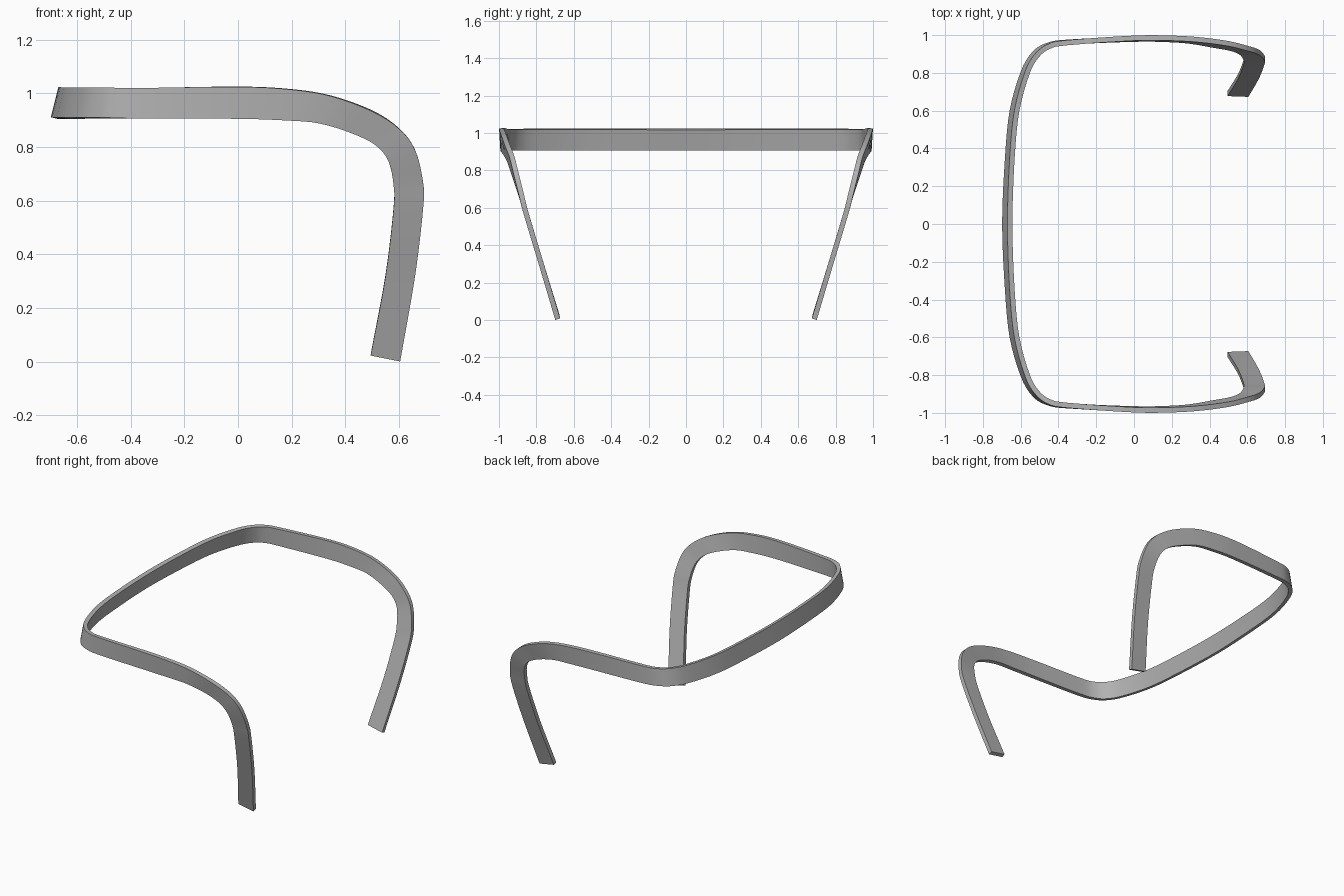
import bpy
import bmesh
from mathutils import Vector

THICKNESS = 0.027
STEPS = 4

cube = bpy.data.objects.get("Cube")
if cube:
    bpy.data.objects.remove(cube, do_unlink=True)


def make_material(name, color):
    material = bpy.data.materials.new(name)
    material.use_nodes = True
    material.diffuse_color = color
    material.node_tree.nodes["Principled BSDF"].inputs["Base Color"].default_value = color
    return material


def spline(points):
    """Smooth curve through the points, with STEPS pieces per span."""
    ends = [2 * points[0] - points[1]] + points + [2 * points[-1] - points[-2]]
    result = []
    for a, b, c, d in zip(ends, ends[1:], ends[2:], ends[3:]):
        for step in range(STEPS):
            t = step / STEPS
            result.append(0.5 * (2 * b + (c - a) * t + (2 * a - 5 * b + 4 * c - d) * t ** 2
                                 + (3 * b - a - 3 * c + d) * t ** 3))
    return result + [points[-1]]


def mirrored(half):
    """Full rail: the left half reflected across the centre of the back."""
    rail = [Vector(p) for p in half]
    other = [Vector((p.x, -p.y, p.z)) for p in reversed(rail[1:])]
    return spline(other + rail)


def strap(name, upper, lower, material):
    """Flat strap of even thickness stretched between two edge rails."""
    bm = bmesh.new()
    rings = []
    last = len(upper) - 1
    for i, (top, bottom) in enumerate(zip(upper, lower)):
        before, after = max(i - 1, 0), min(i + 1, last)
        along = upper[after] + lower[after] - upper[before] - lower[before]
        offset = along.cross(top - bottom).normalized() * THICKNESS / 2
        corners = (top + offset, top - offset, bottom - offset, bottom + offset)
        rings.append([bm.verts.new(p) for p in corners])
    for ring, following in zip(rings, rings[1:]):
        for k in range(4):
            n = (k + 1) % 4
            bm.faces.new((ring[k], ring[n], following[n], following[k]))
    bm.faces.new(rings[0])
    bm.faces.new(rings[-1])
    bmesh.ops.recalc_face_normals(bm, faces=bm.faces)
    mesh = bpy.data.meshes.new(name)
    bm.to_mesh(mesh)
    bm.free()
    mesh.materials.append(material)
    obj = bpy.data.objects.new(name, mesh)
    bpy.context.collection.objects.link(obj)
    bpy.ops.object.select_all(action="DESELECT")
    obj.select_set(True)
    bpy.context.view_layer.objects.active = obj
    bpy.ops.object.shade_smooth_by_angle()
    return obj


# Outer edge: middle of the back, round the corner, along the arm, down the leg
upper_edge = [
    (-.657, 0, 1.02), (-.645, .35, 1.02), (-.62, .6, 1.02), (-.565, .8, 1.02),
    (-.515, .89, 1.02), (-.45, .94, 1.02), (-.35, .96, 1.02), (0, .984, 1.025),
    (.2, .984, 1.015), (.35, .975, .99), (.5, .955, .935), (.6, .93, .87),
    (.66, .91, .79), (.69, .88, .67), (.69, .855, .57), (.66, .78, .32), (.605, .686, .004),
]
# Inner edge, matched point for point
lower_edge = [
    (-.685, 0, .908), (-.67, .35, .908), (-.645, .6, .908), (-.588, .8, .908),
    (-.53, .9, .908), (-.46, .945, .908), (-.35, .963, .906), (0, .978, .906),
    (.18, .976, .9), (.3, .967, .89), (.42, .946, .855), (.51, .93, .81),
    (.56, .91, .75), (.58, .88, .66), (.58, .855, .57), (.55, .78, .32), (.495, .69, .026),
]

grey = make_material("plain grey", (0.45, 0.45, 0.45, 1))
strap("armrest_band", mirrored(upper_edge), mirrored(lower_edge), grey)
